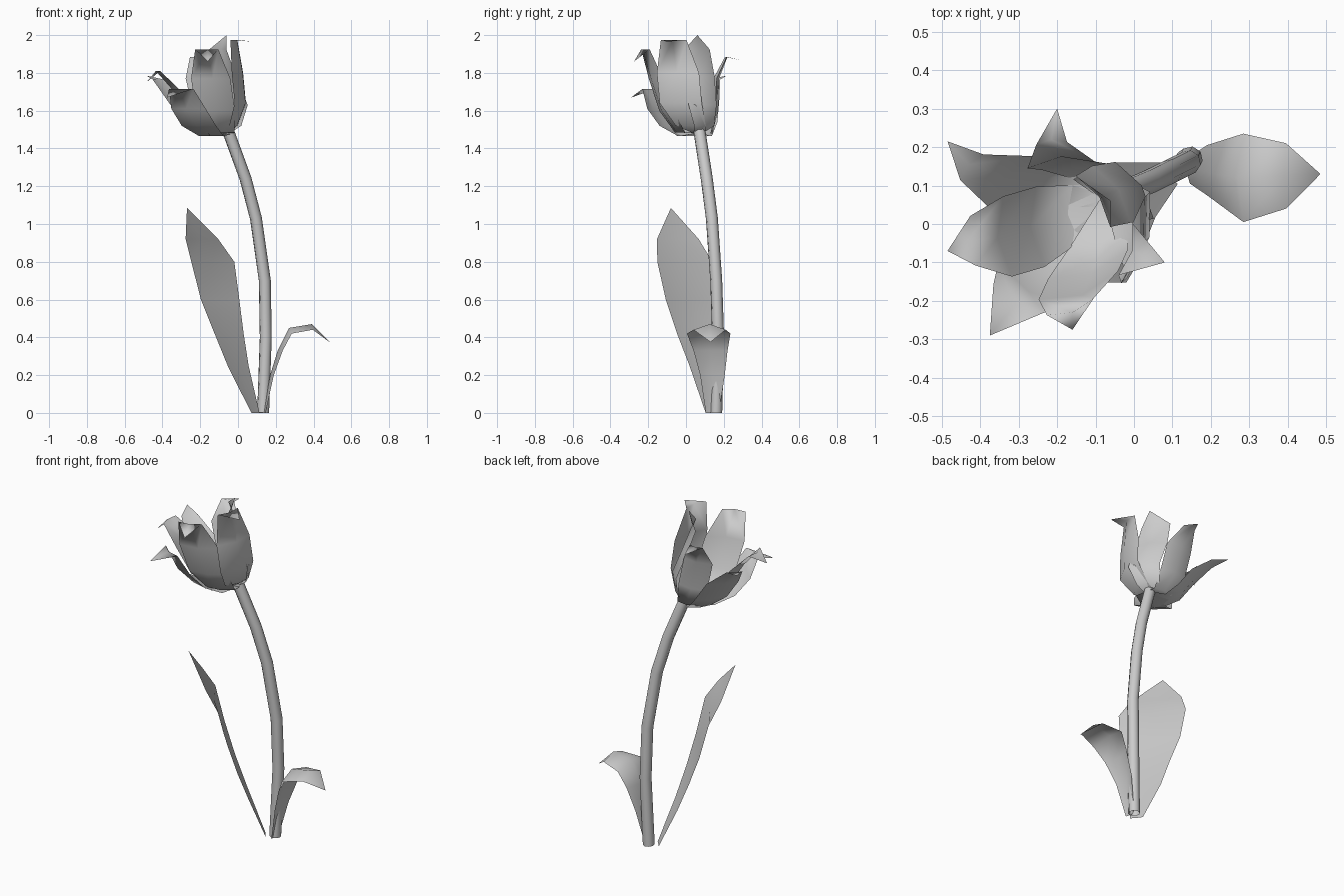
import bpy
import bmesh
from mathutils import Vector
from math import cos, sin, radians

cube = bpy.data.objects.get("Cube")
if cube:
    bpy.data.objects.remove(cube, do_unlink=True)

grey = bpy.data.materials.new("soft_grey")
grey.use_nodes = True
grey.diffuse_color = (0.6, 0.6, 0.6, 1)
grey.node_tree.nodes["Principled BSDF"].inputs["Base Color"].default_value = grey.diffuse_color


def activate(obj):
    bpy.ops.object.select_all(action='DESELECT')
    obj.select_set(True)
    bpy.context.view_layer.objects.active = obj


def blade(name, facing, cup, spine, widths):
    """Thin pointed blade: three columns along a spine, edges cupped against the facing angle."""
    a = radians(facing)
    outward = Vector((cos(a), sin(a), 0))
    side = Vector((-sin(a), cos(a), 0))
    bm = bmesh.new()
    rows = []
    for point, half in zip(spine, widths):
        mid = Vector(point)
        edge = side * half
        inset = outward * half * cup
        rows.append([bm.verts.new(mid - edge - inset),
                     bm.verts.new(mid),
                     bm.verts.new(mid + edge - inset)])
    tip = bm.verts.new(spine[-1])
    for low, high in zip(rows, rows[1:]):
        for i in range(2):
            bm.faces.new((low[i], low[i + 1], high[i + 1], high[i]))
    for i in range(2):
        bm.faces.new((rows[-1][i], rows[-1][i + 1], tip))
    mesh = bpy.data.meshes.new(name)
    bm.to_mesh(mesh)
    bm.free()
    mesh.materials.append(grey)
    obj = bpy.data.objects.new(name, mesh)
    bpy.context.collection.objects.link(obj)
    activate(obj)
    bpy.ops.object.shade_smooth()
    return obj


# Stem: a bent open tube
curve = bpy.data.curves.new("stem", 'CURVE')
curve.dimensions = '3D'
curve.bevel_depth = 0.032
curve.bevel_resolution = 2
path = [(.133, .16, 0), (.147, .17, .4), (.142, .16, .7),
        (.095, .137, 1.03), (.04, .11, 1.24), (-.055, .07, 1.5)]
spline = curve.splines.new('POLY')
spline.points.add(len(path) - 1)
for knot, p in zip(spline.points, path):
    knot.co = (*p, 1)
curve.materials.append(grey)
stem = bpy.data.objects.new("stem", curve)
bpy.context.collection.objects.link(stem)
activate(stem)
bpy.ops.object.convert(target='MESH')
bpy.ops.object.shade_smooth_by_angle(angle=radians(50))

# Tall leaf leaning to the front and side
blade("tall_leaf", 218, .08,
      [(.09, .13, 0), (-.005, .085, .25), (-.055, .045, .42), (-.105, .015, .6),
       (-.145, -.015, .8), (-.2, -.05, .92), (-.27, -.08, 1.085)],
      [.035, .09, .125, .165, .185, .14])

# Short leaf: its middle arches above its edges
short = blade("short_leaf", 0, -.3,
              [(.135, .14, 0), (.17, .14, .2), (.21, .13, .33),
               (.27, .12, .45), (.39, .125, .47), (.485, .13, .375)],
              [.035, .065, .09, .115, .085])
for row in range(3, 5):
    for column in (0, 2):
        edge_point = short.data.vertices[row * 3 + column].co
        edge_point.z -= .03
        edge_point.x -= .02

# Petals: all start at the stem top; the row below the tip has its own width
BASE = (-.055, .07, 1.48)
OUTLINE = [.03, .075, .105, .105]


def petal(name, facing, top, *spine, scale=1):
    blade(name, facing, .25, [BASE, *spine], [w * scale for w in OUTLINE] + [top])


petal("petal_front_side", 240, .075, (-.15, -.02, 1.465), (-.22, -.11, 1.52),
      (-.275, -.175, 1.61), (-.31, -.21, 1.715), (-.375, -.29, 1.67))
petal("petal_front", 290, .065, (-.085, -.05, 1.485), (-.11, -.13, 1.6),
      (-.135, -.185, 1.77), (-.16, -.23, 1.925), (-.16, -.275, 1.86), scale=1.05)
petal("petal_left_front", 345, .07, (-.005, .02, 1.52), (.04, -.035, 1.64),
      (.025, -.05, 1.8), (-.005, -.07, 1.975), (.08, -.1, 1.965), scale=1.1)
petal("petal_left_back", 34, .08, (-.005, .105, 1.52), (.02, .1, 1.63),
      (-.04, .09, 1.78), (-.09, .07, 1.925), (-.06, .06, 2), scale=.85)
petal("petal_back", 95, .04, (-.1, .14, 1.48), (-.15, .17, 1.6),
      (-.19, .175, 1.77), (-.215, .22, 1.885), (-.2, .3, 1.865), scale=.85)
petal("petal_back_side", 138, .045, (-.16, .1, 1.465), (-.25, .115, 1.54),
      (-.335, .125, 1.66), (-.43, .155, 1.765), (-.485, .215, 1.785), scale=.85)
petal("petal_side", 186, .065, (-.17, .025, 1.465), (-.27, -.01, 1.57),
      (-.355, -.035, 1.72), (-.435, -.045, 1.81), (-.485, -.07, 1.75))
